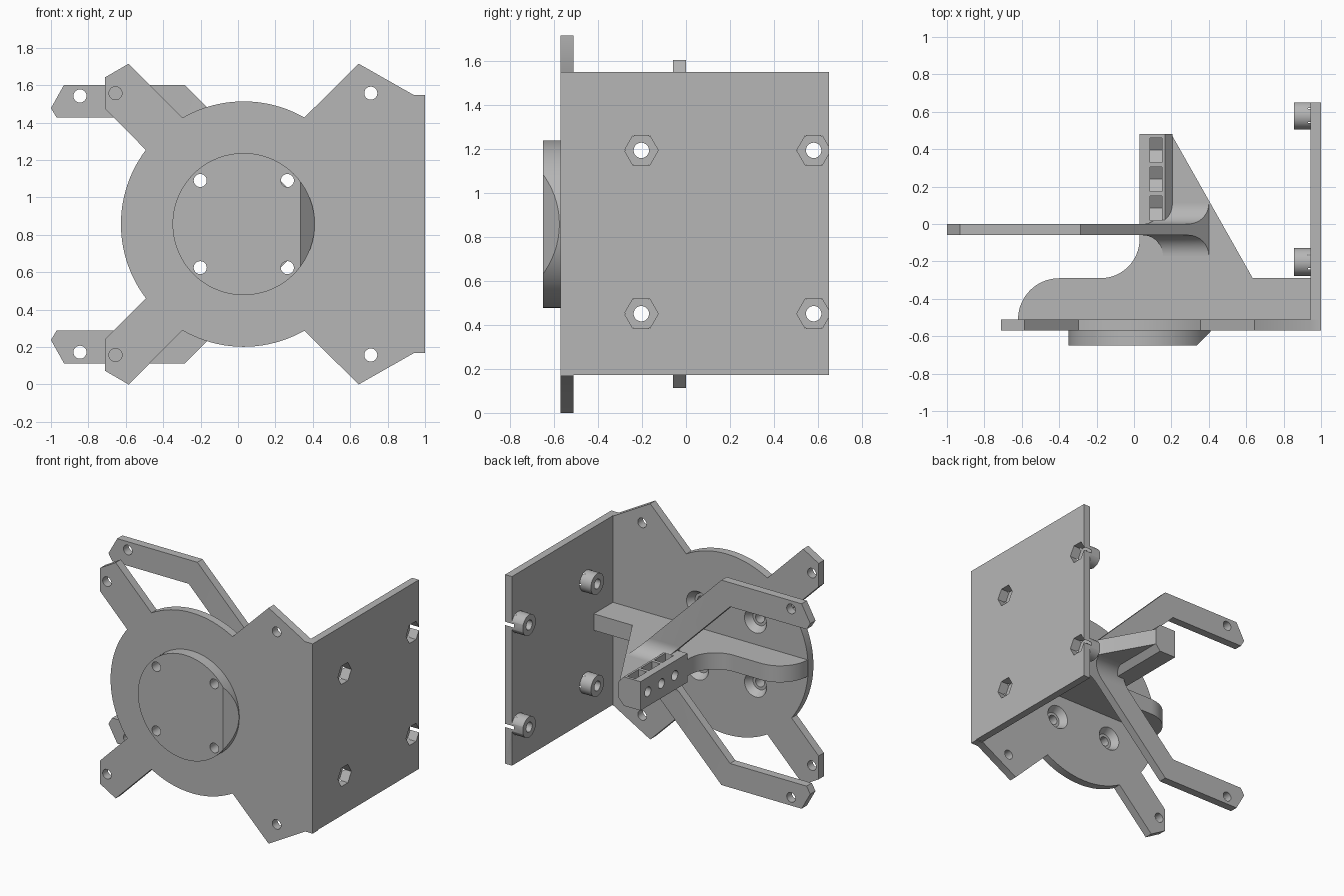
import bpy, bmesh
from math import sin, cos, radians

if "Cube" in bpy.data.objects:
    bpy.data.objects.remove(bpy.data.objects["Cube"], do_unlink=True)

MID = 0.8575  # height of the symmetry plane; profile heights are relative to it
grey = bpy.data.materials.new("plain grey")
grey.use_nodes = True
grey.diffuse_color = (0.47, 0.47, 0.47, 1)
grey.node_tree.nodes["Principled BSDF"].inputs["Base Color"].default_value = (0.47, 0.47, 0.47, 1)


def arc(cx, cy, r, a, b, n=16):
    angles = [radians(a + (b - a) * i / n) for i in range(n + 1)]
    return [(cx + r * cos(t), cy + r * sin(t)) for t in angles]


def ring(cx, cy, r, n=32):
    return arc(cx, cy, r, 0, 360, n)[:-1]


def mirrored(half):
    """Close an upper half outline with its reflection below."""
    return half + [(u, -v) for u, v in reversed(half) if abs(v) > 1e-4]


def prism(name, axis, pts, lo, hi, end_pts=None):
    """Extrude an outline along an axis; a second outline gives a taper."""
    place = {"x": lambda p, d: (d, p[0], p[1] + MID),
             "y": lambda p, d: (p[0], d, p[1] + MID),
             "z": lambda p, d: (p[0], p[1], d + MID)}[axis]
    bm = bmesh.new()
    a = [bm.verts.new(place(p, lo)) for p in pts]
    b = [bm.verts.new(place(p, hi)) for p in (end_pts or pts)]
    bm.faces.new(a)
    bm.faces.new(b[::-1])
    for i in range(len(a)):
        j = (i + 1) % len(a)
        bm.faces.new((a[j], a[i], b[i], b[j]))
    bmesh.ops.recalc_face_normals(bm, faces=bm.faces[:])
    mesh = bpy.data.meshes.new(name)
    bm.to_mesh(mesh)
    bm.free()
    mesh.materials.append(grey)
    ob = bpy.data.objects.new(name, mesh)
    bpy.context.collection.objects.link(ob)
    return ob


def combine(target, other, operation="DIFFERENCE"):
    mod = target.modifiers.new("combine", "BOOLEAN")
    mod.operation, mod.solver, mod.object = operation, "EXACT", other
    bpy.context.view_layer.objects.active = target
    bpy.ops.object.modifier_apply(modifier=mod.name)
    bpy.data.objects.remove(other, do_unlink=True)


def drill(target, axis, u, v, lo, hi, r=0.035):
    combine(target, prism("drill", axis, ring(u, v, r, 24), lo, hi))


# Front plate: disc with four pointed ears
CX, R = 0.03, 0.656
half = [(1, 0.69), (0.94, 0.69), (0.645, 0.8575)]
half += arc(CX, 0, R, 60.3, 119.9, 20)
half += [(-0.585, 0.8575), (-0.71, 0.785), (-0.71, 0.615)]
half += arc(CX, 0, R, 142.8, 180, 14)
front_plate = prism("front_plate", "y", mirrored(half), -0.57, -0.51)

# Round mounting pad with one bevelled side
pad = prism("round_pad", "y", ring(CX, 0, 0.38, 72), -0.65, -0.57)
combine(pad, prism("bevel", "z", [(0.325, -0.66), (0.43, -0.555), (0.6, -0.66)], -1, 1))

# Screw holes, countersunk from behind, and ear holes
for s in (-1, 1):
    for x in (-0.202, 0.264):
        z = s * 0.233
        drill(front_plate, "y", x, z, -0.7, -0.4)
        drill(pad, "y", x, z, -0.7, -0.4)
        combine(front_plate, prism("sink", "y", ring(x, z, 0.055), -0.56, -0.505, ring(x, z, 0.092)))
    for x in (-0.655, 0.71):
        drill(front_plate, "y", x, s * 0.7, -0.7, -0.4)

# Side plate with round bosses and hexagonal nut pockets
side_plate = prism("side_plate", "x", [(-0.51, -0.685), (0.65, -0.685), (0.65, 0.69), (-0.51, 0.69)], 0.945, 1)
nuts = [(y, z) for y in (-0.203, 0.58) for z in (0.335, -0.407)]
for y, z in nuts:
    boss = prism("nut_boss", "x", ring(y, z, 0.075), 0.855, 0.95)
    combine(boss, prism("trim", "x", [(0.65, -1), (0.8, -1), (0.8, 1), (0.65, 1)], 0.8, 1.1))
    combine(side_plate, boss, "UNION")
for y, z in nuts:
    combine(side_plate, prism("nut_pocket", "x", ring(y, z, 0.077, 6), 0.93, 1.1))
    drill(side_plate, "x", y, z, 0.8, 1.1)

# Horizontal rib with curved and sloping edges
outline = arc(-0.40, -0.51, 0.22, 180, 90) + arc(-0.18, -0.08, 0.21, 270, 360)
outline += [(0.03, 0.48), (0.2, 0.48), (0.635, -0.29), (0.945, -0.29), (0.945, -0.51)]
rib = prism("centre_rib", "z", outline, -0.06, 0.06)

# Thick bar along the rib's tip
bar = prism("nut_bar", "y", mirrored([(0.205, 0.06), (0.165, 0.105), (0.03, 0.105)]), -0.06, 0.48)
combine(rib, bar, "UNION")

# Rear forked arm, blended into the rib by fillets
half = [(0.4, 0.06), (-0.285, 0.745), (-0.93, 0.745), (-1, 0.62),
        (-0.97, 0.57), (-0.355, 0.57), (0.215, 0)]
fork = prism("rear_fork", "y", mirrored(half), -0.06, 0)
section = arc(0.11, 0.17, 0.11, 270, 180) + arc(-0.17, 0.17, 0.11, 0, -90)
fillet = prism("fillet", "x", mirrored(section), -0.1, 0.45)
combine(fillet, prism("limit", "y", mirrored(half), -0.3, 0.3), "INTERSECT")
combine(fork, fillet, "UNION")
for s in (-1, 1):
    drill(fork, "y", -0.845, s * 0.685, -0.2, 0.2)

# Three nut slots and screw holes in the bar
for y in (0.395, 0.24, 0.085):
    slot = [(y - 0.065, 0.2), (y + 0.065, 0.2), (y + 0.065, -0.037), (y, -0.075), (y - 0.065, -0.037)]
    for part in (rib, fork):
        combine(part, prism("slot", "x", slot, 0.085, 0.15))
    drill(rib, "x", y, 0, -0.1, 0.1)

# Smooth the round walls, keep edges sharp
bpy.ops.object.select_all(action="DESELECT")
for ob in (front_plate, pad, side_plate, rib, fork):
    ob.select_set(True)
bpy.context.view_layer.objects.active = rib
bpy.ops.object.shade_smooth_by_angle(angle=radians(30))
